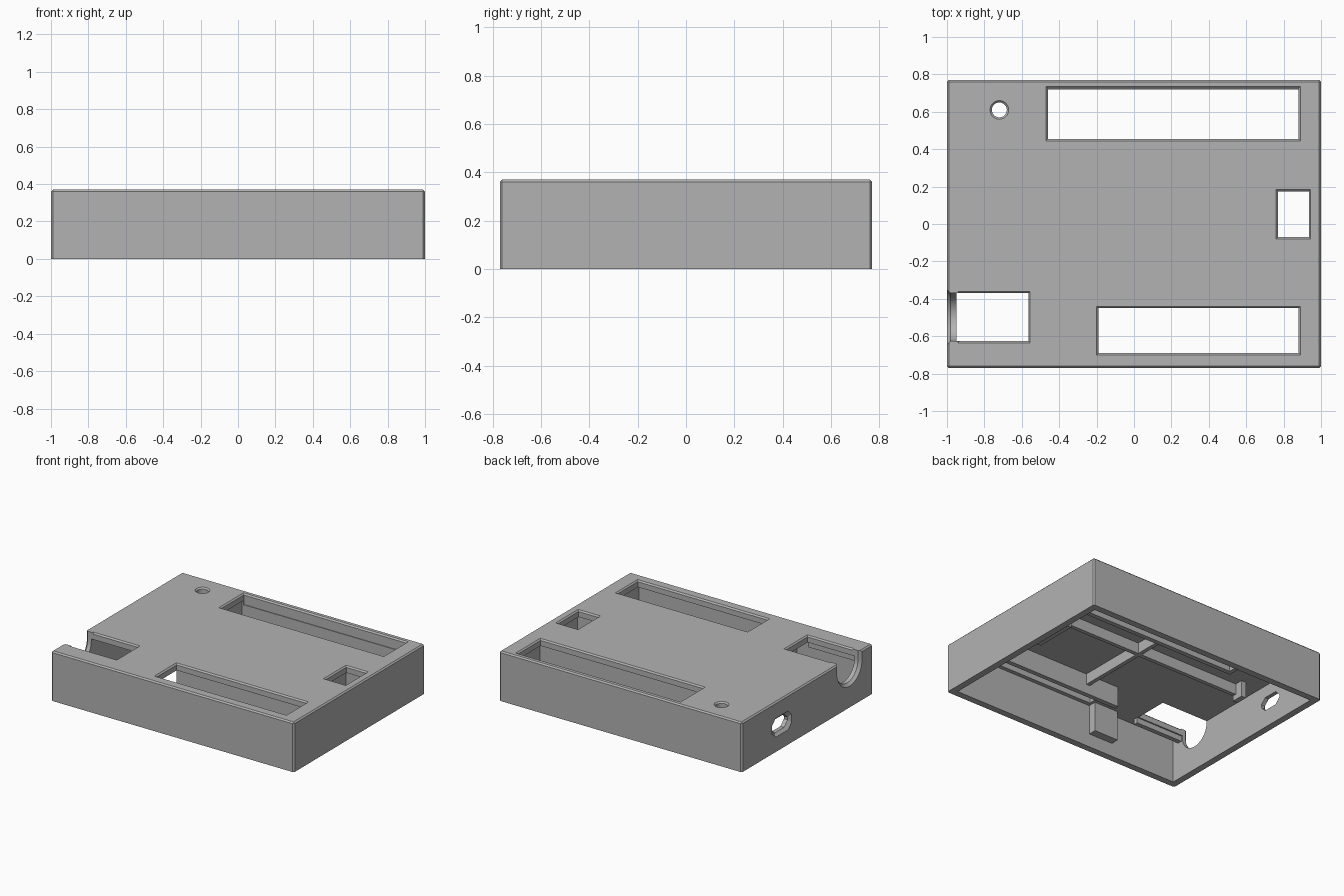
import bpy
import bmesh
import math

if "Cube" in bpy.data.objects:
    bpy.data.objects.remove(bpy.data.objects["Cube"], do_unlink=True)

grey = bpy.data.materials.new("matte grey plastic")
grey.diffuse_color = (0.45, 0.45, 0.45, 1)
grey.use_nodes = True
grey.node_tree.nodes["Principled BSDF"].inputs["Base Color"].default_value = (0.45, 0.45, 0.45, 1)

W, D, H = 1.0, 0.77, 0.37      # half width, half depth, height
WALL, ROOF = 0.05, 0.32        # wall thickness, underside of the roof
EDGE = 0.01                    # chamfer size


def add_object(name, bm):
    bmesh.ops.recalc_face_normals(bm, faces=bm.faces)
    mesh = bpy.data.meshes.new(name)
    bm.to_mesh(mesh)
    bm.free()
    obj = bpy.data.objects.new(name, mesh)
    bpy.context.collection.objects.link(obj)
    mesh.materials.append(grey)
    return obj


def box(name, x0, x1, y0, y1, z0, z1):
    bm = bmesh.new()
    bmesh.ops.create_cube(bm, size=1)
    for v in bm.verts:
        v.co = (x0 + (v.co.x + 0.5) * (x1 - x0),
                y0 + (v.co.y + 0.5) * (y1 - y0),
                z0 + (v.co.z + 0.5) * (z1 - z0))
    return add_object(name, bm)


def loft(name, rings):
    """Closed solid through a list of matching rings of points."""
    bm = bmesh.new()
    rows = [[bm.verts.new(p) for p in ring] for ring in rings]
    n = len(rows[0])
    for a, b in zip(rows, rows[1:]):
        for i in range(n):
            j = (i + 1) % n
            bm.faces.new((a[i], a[j], b[j], b[i]))
    bm.faces.new(rows[0])
    bm.faces.new(rows[-1])
    return add_object(name, bm)


def cut(target, cutter):
    cutter.hide_render = True
    mod = target.modifiers.new("cut", "BOOLEAN")
    mod.operation = "DIFFERENCE"
    mod.solver = "EXACT"
    mod.object = cutter
    bpy.context.view_layer.objects.active = target
    bpy.ops.object.modifier_apply(modifier=mod.name)
    bpy.data.objects.remove(cutter, do_unlink=True)


# Cutter depth steps: straight through the roof, then flaring at the top face
STEPS = ((0.29, 0), (H - EDGE, 0), (H, EDGE), (H + 0.03, EDGE + 0.03))


def roof_window(x0, x1, y0, y1):
    return loft("window_cutter", [
        [(x0 - g, y0 - g, z), (x1 + g, y0 - g, z), (x1 + g, y1 + g, z), (x0 - g, y1 + g, z)]
        for z, g in STEPS])


def roof_round(x, y, r, sides=32):
    angles = [math.tau * i / sides for i in range(sides)]
    return loft("round_cutter", [
        [(x + (r + g) * math.cos(a), y + (r + g) * math.sin(a), z) for a in angles]
        for z, g in STEPS])


# Outer shell with chamfered top and corner edges
shell = box("case_shell", -W, W, -D, D, 0, H)
bm = bmesh.new()
bm.from_mesh(shell.data)
edges = [e for e in bm.edges if max(v.co.z for v in e.verts) > 0.1]
bmesh.ops.bevel(bm, geom=edges, offset=EDGE, segments=1, affect="EDGES")
bm.to_mesh(shell.data)
bm.free()

# Hollow underside
cut(shell, box("cavity_cutter", -W + WALL, W - WALL, -D + WALL, D - WALL, -0.1, ROOF))

# Openings in the roof
cut(shell, roof_window(-0.46, 0.88, 0.455, 0.725))
cut(shell, roof_window(-0.19, 0.88, -0.69, -0.45))
cut(shell, roof_window(0.77, 0.935, -0.07, 0.175))
cut(shell, roof_window(-0.93, -0.565, -0.625, -0.37))
cut(shell, roof_round(-0.72, 0.61, 0.04))


# U-shaped cable notch in the side wall
def notch_ring(x, r):
    arc = [math.pi * (1 + i / 24) for i in range(25)]
    pts = [(x, -0.4975 + r * math.cos(a), 0.305 + r * math.sin(a)) for a in arc]
    return [(x, -0.4975 - r, 0.5)] + pts + [(x, -0.4975 + r, 0.5)]


cut(shell, loft("notch_cutter", [notch_ring(-1.02, 0.167), notch_ring(-0.98, 0.1275),
                                 notch_ring(-0.90, 0.1275)]))


# Connector slot with clipped corners and a flared mouth
def slot_ring(x, g):
    w, h, c = 0.09 + g, 0.045 + g, 0.04
    pts = [(w, h - c), (w - c, h), (c - w, h), (-w, h - c),
           (-w, c - h), (c - w, -h), (w - c, -h), (w, c - h)]
    return [(x, 0.30 + y, 0.18 + z) for y, z in pts]


cut(shell, loft("slot_cutter", [slot_ring(-1.02, 0.045), slot_ring(-0.98, 0.005),
                                slot_ring(-0.92, 0.005)]))

# Guide walls around the roof openings and the stiffening ribs: x range, y range, underside
IN_X, IN_Y = W - WALL, D - WALL
ribs = {
    "rear_window_wall": (-0.50, IN_X, 0.41, 0.445, 0.17),
    "rear_window_left_end": (-0.50, -0.47, 0.41, IN_Y, 0.17),
    "rear_window_right_end": (0.89, 0.92, 0.41, IN_Y, 0.17),
    "front_window_wall": (-0.20, IN_X, -0.44, -0.405, 0.17),
    "front_window_right_end": (0.89, 0.92, -IN_Y, -0.405, 0.17),
    "front_stop_block": (-0.41, -0.21, -IN_Y, -0.66, 0.10),
    "button_left_wall": (0.73, 0.76, -0.11, 0.215, 0.17),
    "button_front_wall": (0.73, IN_X, -0.11, -0.08, 0.17),
    "button_rear_wall": (0.73, IN_X, 0.185, 0.215, 0.17),
    "cross_rib": (0.05, 0.08, -0.41, 0.42, 0.24),
    "long_rib": (-0.78, 0.74, 0.11, 0.14, 0.24),
    "connector_rib": (-0.82, -0.78, 0.11, 0.20, 0.20),
    "cable_rail": (-IN_X, -0.56, -0.67, -0.635, 0.28),
}
for name, (x0, x1, y0, y1, z0) in ribs.items():
    box(name, x0, x1, y0, y1, z0, ROOF + 0.01)

# Smooth the round openings, keep corners sharp
bpy.ops.object.select_all(action="DESELECT")
shell.select_set(True)
bpy.context.view_layer.objects.active = shell
bpy.ops.object.shade_smooth_by_angle(angle=math.radians(25))
